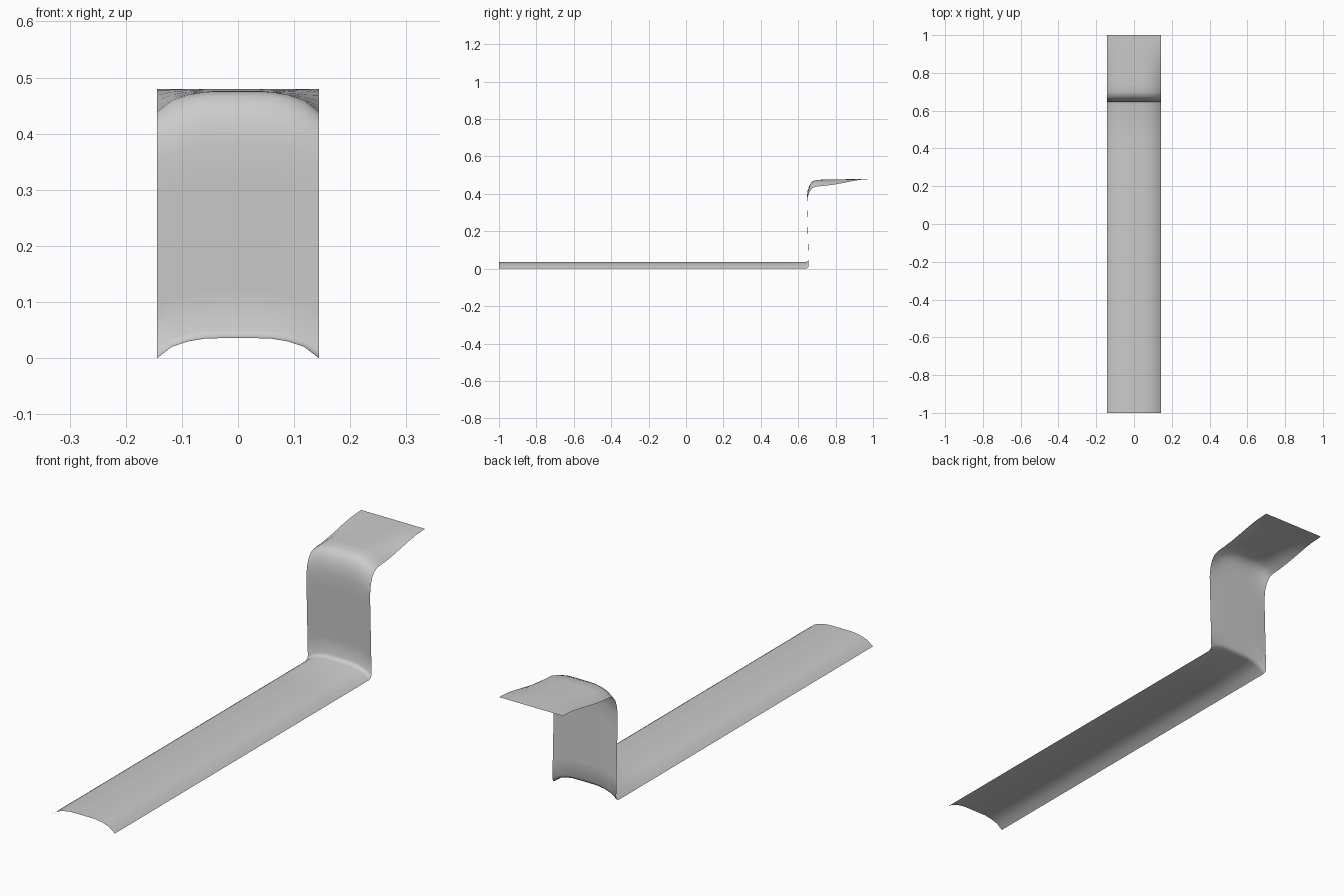
import bpy, bmesh

# Arched cross-section: x and drop below the crown (right half, mirrored)
HALF = [(0.0, 0.0), (0.03, 0.0), (0.058, 0.0005), (0.088, 0.0055),
        (0.118, 0.0155), (0.144, 0.0355)]
SECTION = [(-x, d) for x, d in reversed(HALF[1:])] + HALF

# Crown path: y, z, strength of the arch
PATH = [(-1.0, 0.0355, 1), (-0.5, 0.0355, 1), (0.0, 0.0355, 1), (0.4, 0.0355, 1),
        (0.637, 0.0355, 1), (0.65, 0.039, 1), (0.656, 0.05, 1),
        (0.654, 0.12, 1), (0.651, 0.22, 1), (0.648, 0.32, 1),
        (0.646, 0.38, 1), (0.651, 0.42, 1), (0.661, 0.448, 1),
        (0.676, 0.467, 1), (0.698, 0.475, 1), (0.74, 0.476, 0.93),
        (0.79, 0.477, 0.78), (0.84, 0.478, 0.55), (0.89, 0.479, 0.3),
        (0.94, 0.48, 0.1), (1.0, 0.48, 0.0)]

# Stepped sheet lofted along the path
bm = bmesh.new()
rows = [[bm.verts.new((x, y, z - d * s)) for x, d in SECTION] for y, z, s in PATH]
for a, b in zip(rows, rows[1:]):
    for i in range(len(SECTION) - 1):
        face = bm.faces.new((a[i], a[i + 1], b[i + 1], b[i]))
        face.smooth = True
mesh = bpy.data.meshes.new("stepped_strip")
bm.to_mesh(mesh)
bm.free()
strip = bpy.data.objects.new("stepped_strip", mesh)
bpy.context.collection.objects.link(strip)
